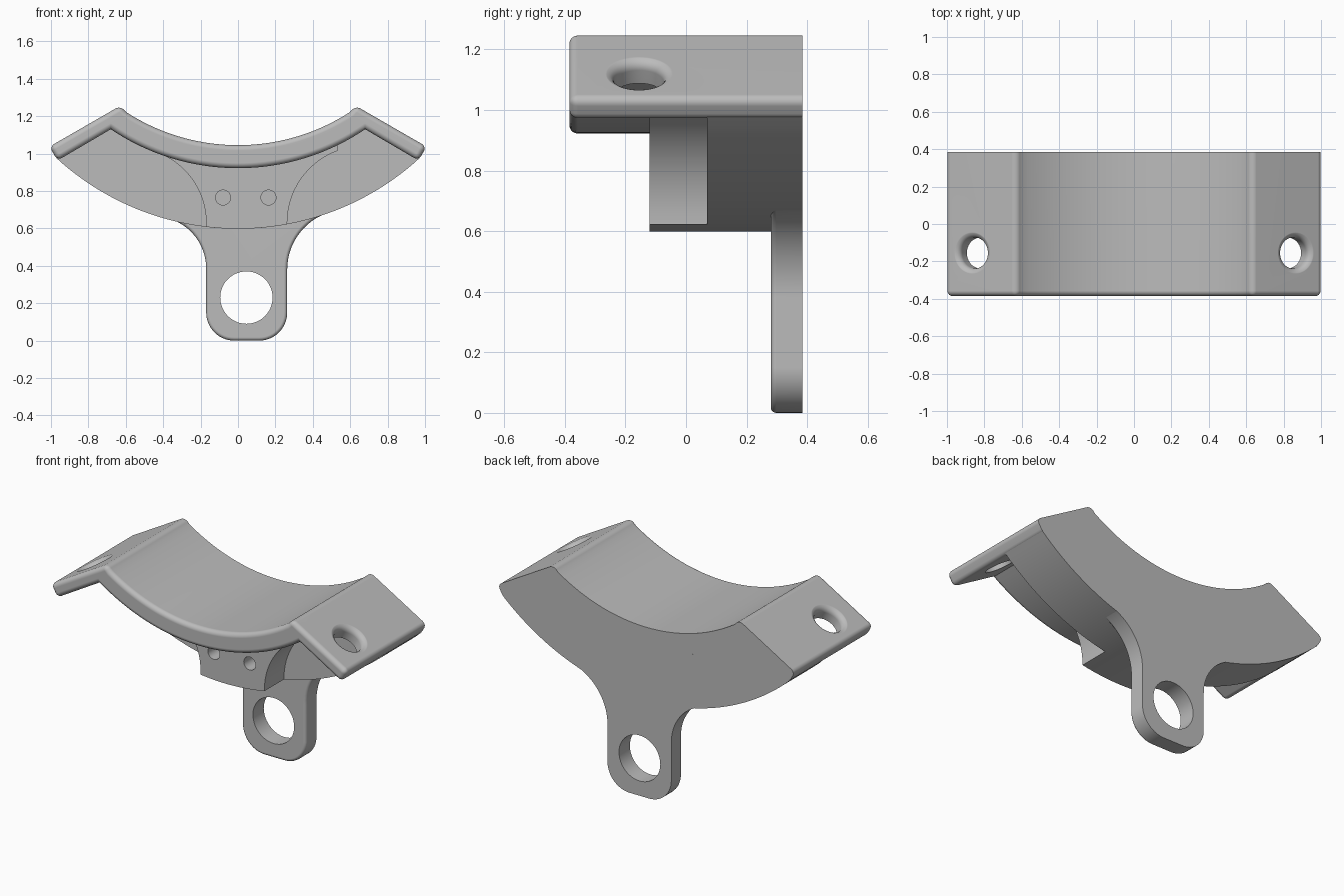
import bpy, bmesh
from math import sin, cos, radians, sqrt, pi
from mathutils import Vector, Matrix

cube = bpy.data.objects.get("Cube")
if cube:
    bpy.data.objects.remove(cube, do_unlink=True)

grey = bpy.data.materials.new("plain_grey")
grey.use_nodes = True
colour = (0.5, 0.5, 0.5, 1)
grey.diffuse_color = colour
grey.node_tree.nodes["Principled BSDF"].inputs["Base Color"].default_value = colour

BACK, FRONT = 0.385, -0.385


def circle_z(centre, radius, x):
    return centre - sqrt(radius * radius - x * x)


def top_z(x):
    return circle_z(2.145, 1.1, x)


def under_z(x):
    return circle_z(2.137, 1.215, x)


def inside_z(x):
    return under_z(x) + 0.015


def low_z(x):
    return circle_z(2.035, 1.437, x)


def sweep(fn, x0, x1, n=40):
    return [(x0 + (x1 - x0) * i / n, fn(x0 + (x1 - x0) * i / n)) for i in range(n + 1)]


def arc(cx, cz, r, a0, a1, n=14):
    angles = [radians(a0 + (a1 - a0) * i / n) for i in range(n + 1)]
    return [(cx + r * cos(a), cz + r * sin(a)) for a in angles]


def finish(bm, name):
    bmesh.ops.recalc_face_normals(bm, faces=bm.faces[:])
    mesh = bpy.data.meshes.new(name)
    bm.to_mesh(mesh)
    bm.free()
    mesh.materials.append(grey)
    ob = bpy.data.objects.new(name, mesh)
    bpy.context.collection.objects.link(ob)
    return ob


def extrude(name, outline, y0, y1, bevel=0, rule=None):
    """Extrude an XZ outline along y, rounding the edges picked by the rule."""
    bm = bmesh.new()
    front = [bm.verts.new((x, y0, z)) for x, z in outline]
    back = [bm.verts.new((x, y1, z)) for x, z in outline]
    bm.faces.new(front)
    bm.faces.new(back[::-1])
    for i in range(len(outline)):
        j = (i + 1) % len(outline)
        bm.faces.new((front[j], front[i], back[i], back[j]))
    bmesh.ops.recalc_face_normals(bm, faces=bm.faces[:])
    if bevel:
        picked = [e for e in bm.edges if rule(*(v.co for v in e.verts))]
        bmesh.ops.bevel(bm, geom=picked, offset=bevel, segments=5,
                        profile=0.5, affect='EDGES', clamp_overlap=False)
    return finish(bm, name)


def lathe(name, profile, place, n=48):
    """Turned solid: (radius, height) rings around local z."""
    bm = bmesh.new()
    rings = [[bm.verts.new((r * cos(2 * pi * i / n), r * sin(2 * pi * i / n), h))
              for i in range(n)] for r, h in profile]
    for a, b in zip(rings, rings[1:]):
        for i in range(n):
            j = (i + 1) % n
            bm.faces.new((a[i], a[j], b[j], b[i]))
    bm.faces.new(rings[0][::-1])
    bm.faces.new(rings[-1])
    bm.transform(place)
    return finish(bm, name)


def cut(target, cutter):
    cutter.hide_render = True
    mod = target.modifiers.new("hole", 'BOOLEAN')
    mod.operation, mod.solver, mod.object = 'DIFFERENCE', 'EXACT', cutter
    bpy.context.view_layer.objects.active = target
    bpy.ops.object.modifier_apply(modifier=mod.name)
    bpy.data.objects.remove(cutter, do_unlink=True)


def bore(target, x, z, r, y0, y1):
    place = Matrix.Translation((x, y0, z)) @ Matrix.Rotation(-pi / 2, 4, 'X')
    cut(target, lathe("bore_cutter", [(r, 0), (r, y1 - y0)], place))


# Curved saddle with a sloping wing on each side
PEAK, TIP, TIP_LOW, INNER = (0.63, 1.255), (1.008, 1.037), (0.965, 0.963), 0.68
outline = ([(-TIP[0], TIP[1]), (-PEAK[0], PEAK[1])] + sweep(top_z, -0.63, 0.63)[1:-1]
           + [PEAK, TIP, TIP_LOW] + sweep(under_z, INNER, -INNER)
           + [(-TIP_LOW[0], TIP_LOW[1])])


def saddle_edges(a, b):
    if a.y == b.y:
        return a.y < 0
    return abs(a.x) > 0.9 or abs(abs(a.x) - PEAK[0]) < 0.005 and a.z > 1.2


saddle = extrude("saddle", outline, FRONT, BACK, 0.028, saddle_edges)

# Wing holes with a rounded mouth
flare = [(0.082, -0.2), (0.082, -0.035)]
flare += [(0.117 - 0.035 * cos(a), -0.035 + 0.035 * sin(a))
          for a in (radians(d) for d in (18, 36, 54, 72))] + [(0.117, 0.001), (0.117, 0.1)]
for side in (-1, 1):
    spot = Vector((0.865 * side, -0.155, 1.12))
    axis = Vector((0.5 * side, 0, 0.866))
    place = Matrix.Translation(spot) @ axis.to_track_quat('Z', 'Y').to_matrix().to_4x4()
    cut(saddle, lathe("wing_hole_cutter", flare, place))

# Rear rib, its top edge sunk into the saddle
rib = extrude("rear_rib", sweep(low_z, -0.97, 0.97, 60) + sweep(inside_z, INNER, -INNER),
              0.07, BACK)

# Flared centre block with two blind holes
LEFT, RIGHT = -0.17, 0.263
block = extrude("centre_block",
                sweep(low_z, LEFT, RIGHT, 14)
                + arc(RIGHT + 0.41, 0.63, 0.41, 180, 110)
                + sweep(inside_z, 0.53, -0.41, 24)
                + arc(LEFT - 0.4, 0.63, 0.4, 65, 0),
                -0.12, 0.07)
for x in (-0.08, 0.163):
    bore(block, x, 0.765, 0.04, -0.2, 0.04)

# Hanging tab with rounded end, its flared root sunk into the rib
tab_outline = (arc(LEFT + 0.15, 0.15, 0.15, 180, 270)
               + arc(RIGHT - 0.15, 0.15, 0.15, 270, 360)
               + arc(RIGHT + 0.32, 0.38, 0.32, 180, 104.5)
               + [(0.44, 0.76), (-0.36, 0.74)]
               + arc(LEFT - 0.28, 0.385, 0.28, 86, 0))
tab = extrude("hanging_tab", tab_outline, 0.28, BACK, 0.018,
              lambda a, b: a.y == b.y and a.y < 0.3)
bore(tab, 0.045, 0.23, 0.14, 0.2, 0.5)

# Smooth the curves, keep the sharp edges and keep flat faces flat
bpy.ops.object.select_all(action='DESELECT')
for ob in (saddle, rib, block, tab):
    ob.select_set(True)
    bpy.context.view_layer.objects.active = ob
bpy.ops.object.shade_smooth_by_angle(angle=radians(30))
for ob in (saddle, rib, block, tab):
    ob.modifiers.new("flat_normals", 'WEIGHTED_NORMAL').keep_sharp = True
